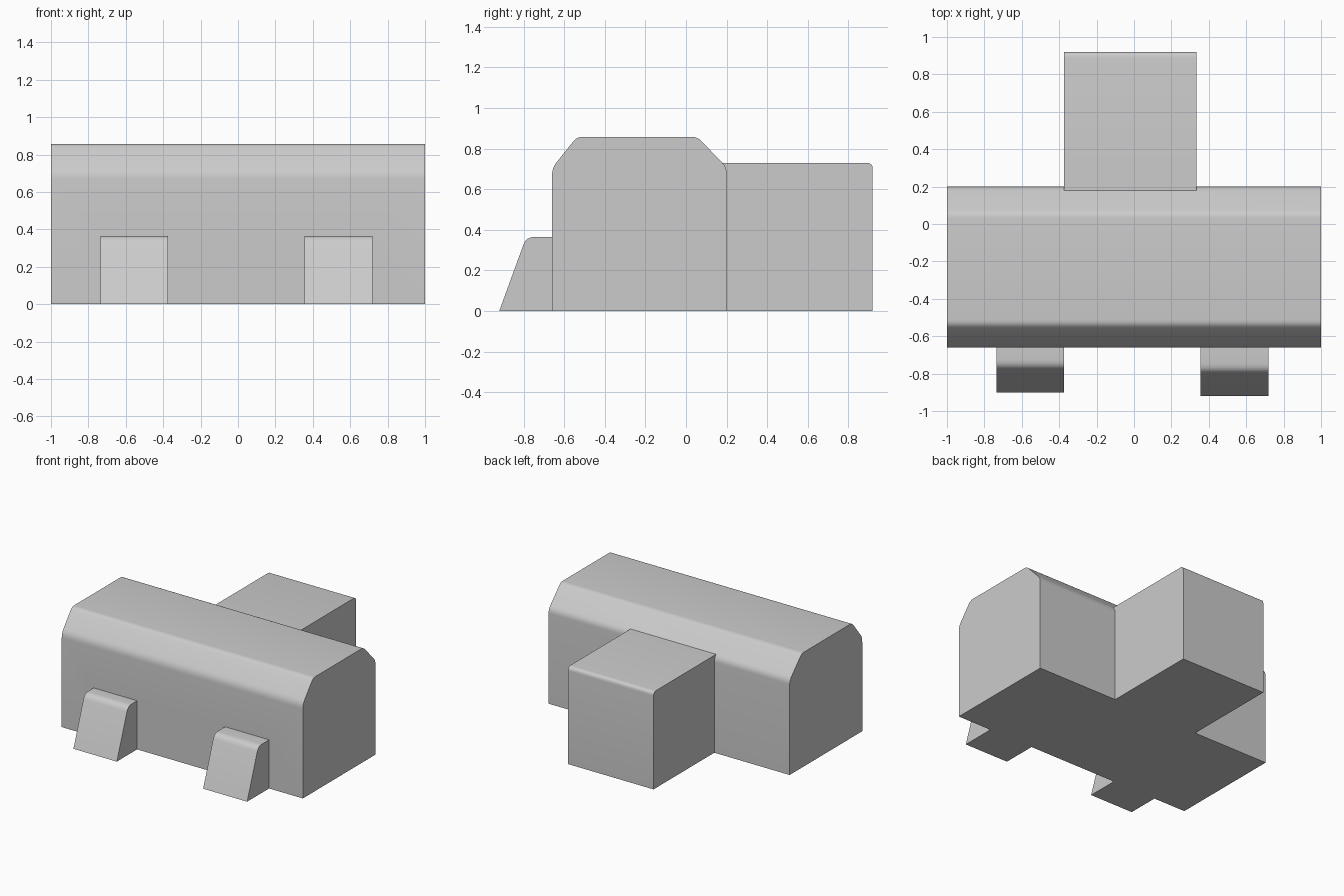
import bpy, bmesh, math
from mathutils import Vector

if "Cube" in bpy.data.objects:
    bpy.data.objects.remove(bpy.data.objects["Cube"])


def rounded(points, steps=4):
    """Points are (y, z) or (y, z, cut); a cut rounds that corner."""
    out = []
    n = len(points)
    for i, p in enumerate(points):
        c = Vector(p[:2])
        if len(p) == 2:
            out.append(c)
            continue
        a = c + (Vector(points[i - 1][:2]) - c).normalized() * p[2]
        b = c + (Vector(points[(i + 1) % n][:2]) - c).normalized() * p[2]
        for k in range(steps + 1):
            t = k / steps
            out.append(a * (1 - t) ** 2 + c * 2 * t * (1 - t) + b * t * t)
    return out


def extrude_profile(name, points, x0, x1):
    """Extrude a side profile along x."""
    bm = bmesh.new()
    face = bm.faces.new([bm.verts.new((x0, p.x, p.y)) for p in rounded(points)])
    ext = bmesh.ops.extrude_face_region(bm, geom=[face])["geom"]
    moved = [v for v in ext if isinstance(v, bmesh.types.BMVert)]
    bmesh.ops.translate(bm, verts=moved, vec=(x1 - x0, 0, 0))
    bmesh.ops.recalc_face_normals(bm, faces=bm.faces)
    mesh = bpy.data.meshes.new(name)
    bm.to_mesh(mesh)
    bm.free()
    obj = bpy.data.objects.new(name, mesh)
    bpy.context.collection.objects.link(obj)
    return obj


# Long main hall with bevelled shoulders
hall = extrude_profile("main_hall", [
    (-0.66, 0), (0.2, 0), (0.2, 0.708, 0.03), (0.057, 0.857, 0.025),
    (-0.538, 0.857, 0.025), (-0.66, 0.705, 0.035)], -1, 1)

# Rear wing, reaching into the hall
parts = [extrude_profile("rear_wing", [
    (0.0, 0), (0.92, 0), (0.92, 0.73, 0.03), (0.0, 0.73)], -0.375, 0.335)]

# Two sloped front buttresses
for name, x0, x1, front in (("left_buttress", -0.735, -0.375, -0.9),
                            ("right_buttress", 0.355, 0.72, -0.92)):
    parts.append(extrude_profile(name, [
        (front, 0), (-0.5, 0), (-0.5, 0.365), (front + 0.133, 0.365, 0.04)], x0, x1))

# Merge the parts into one clean shell
bpy.context.view_layer.objects.active = hall
hall.select_set(True)
for part in parts:
    mod = hall.modifiers.new("join_" + part.name, 'BOOLEAN')
    mod.operation = 'UNION'
    mod.solver = 'EXACT'
    mod.object = part
    bpy.ops.object.modifier_apply(modifier=mod.name)
    bpy.data.objects.remove(part)

bpy.ops.object.shade_smooth_by_angle(angle=math.radians(30))
